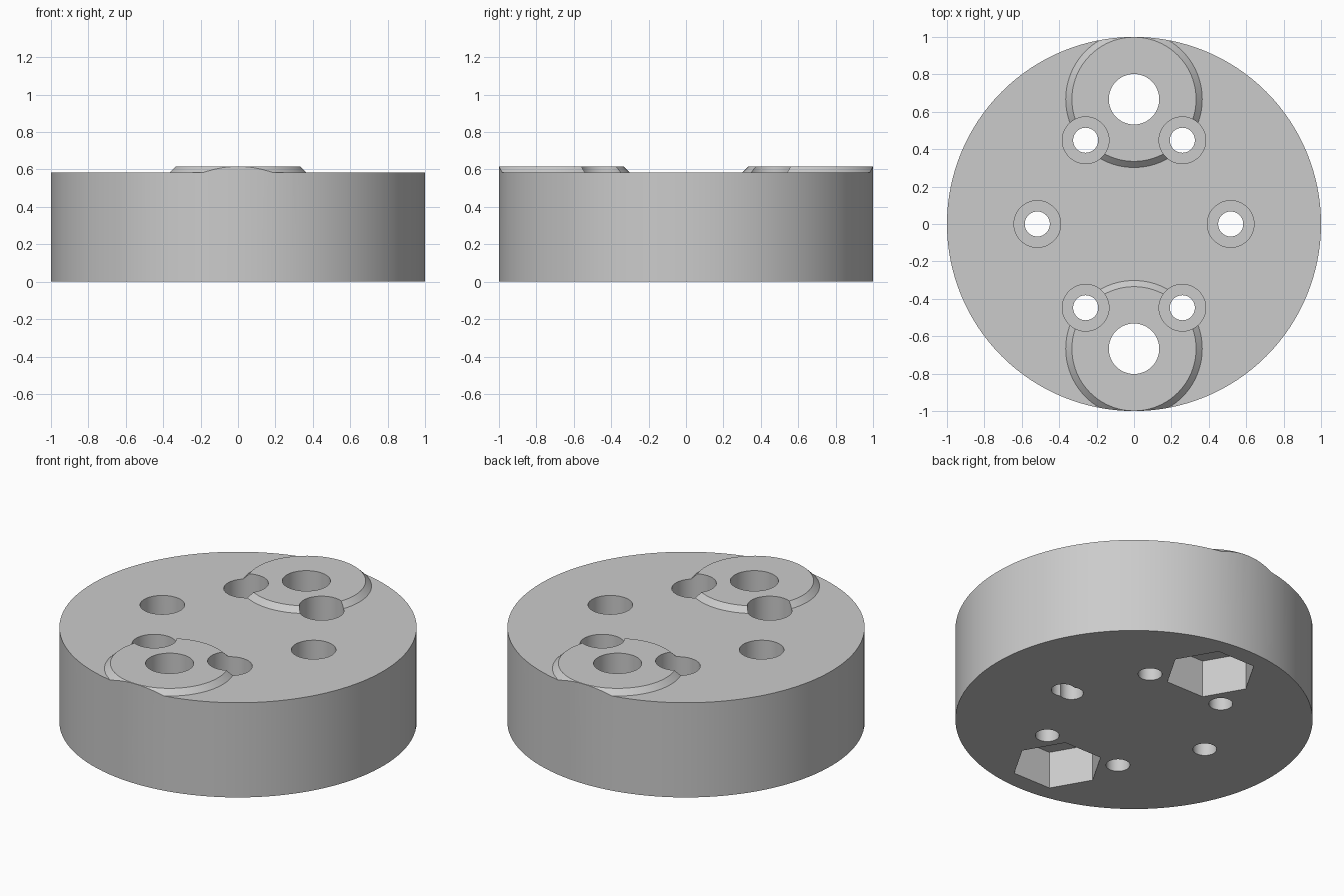
import bpy, bmesh, math

cube = bpy.data.objects.get("Cube")
if cube:
    bpy.data.objects.remove(cube, do_unlink=True)

R = 1.0            # disc radius
TOP = 0.585        # top face of the disc
BOSS_TOP = 0.617   # top face of the raised bosses
BOLT_Y = 0.667     # offset of bosses and large bolts
SCREW_R = 0.517    # pitch radius of the six screws

grey = bpy.data.materials.new("neutral grey")
grey.use_nodes = True
grey.diffuse_color = (0.6, 0.6, 0.6, 1)
grey.node_tree.nodes["Principled BSDF"].inputs["Base Color"].default_value = (0.6, 0.6, 0.6, 1)


def lathe(name, profile, x=0, y=0, sides=48):
    """Closed solid of revolution from (radius, height) pairs, bottom to top."""
    bm = bmesh.new()
    rings = []
    for r, z in profile:
        angles = [2 * math.pi * i / sides for i in range(sides)]
        rings.append([bm.verts.new((x + r * math.cos(a), y + r * math.sin(a), z)) for a in angles])
    for low, high in zip(rings, rings[1:]):
        for i in range(sides):
            j = (i + 1) % sides
            bm.faces.new((low[i], low[j], high[j], high[i]))
    bm.faces.new(rings[0][::-1])
    bm.faces.new(rings[-1])
    mesh = bpy.data.meshes.new(name)
    bm.to_mesh(mesh)
    bm.free()
    mesh.materials.append(grey)
    obj = bpy.data.objects.new(name, mesh)
    bpy.context.collection.objects.link(obj)
    return obj


def combine(target, tool, operation):
    """Apply a boolean and remove the tool."""
    tool.hide_render = True
    mod = target.modifiers.new(operation, "BOOLEAN")
    mod.operation = operation
    mod.solver = "EXACT"
    mod.object = tool
    bpy.context.view_layer.objects.active = target
    bpy.ops.object.modifier_apply(modifier=mod.name)
    bpy.data.objects.remove(tool, do_unlink=True)


# Oversized slab with two chamfered bosses, trimmed to the round outline
body = lathe("round_mount", [(1.2, 0), (1.2, TOP)])
for side in (-1, 1):
    boss = lathe("boss", [(0.365, 0.4), (0.365, TOP), (0.332, BOSS_TOP)], y=side * BOLT_Y, sides=96)
    combine(body, boss, "UNION")
combine(body, lathe("outline", [(R, -0.2), (R, 1)], sides=128), "INTERSECT")

# Large bolt holes with hexagonal nut pockets underneath
for side in (-1, 1):
    combine(body, lathe("bolt_hole", [(0.135, -0.1), (0.135, 1)], y=side * BOLT_Y), "DIFFERENCE")
    combine(body, lathe("nut_pocket", [(0.257, -0.1), (0.257, 0.23)], y=side * BOLT_Y, sides=6), "DIFFERENCE")

# Six counterbored screw holes
for i in range(6):
    a = math.radians(60 * i)
    screw = lathe("screw_hole", [(0.067, -0.1), (0.067, 0.3), (0.125, 0.3), (0.125, 1)],
                  SCREW_R * math.cos(a), SCREW_R * math.sin(a))
    combine(body, screw, "DIFFERENCE")

# Blind locating hole in the underside, beside one screw hole
combine(body, lathe("locating_hole", [(0.067, -0.1), (0.067, 0.2)], x=0.458), "DIFFERENCE")

# One material, smooth walls with sharp edges
body.data.materials.clear()
body.data.materials.append(grey)
for face in body.data.polygons:
    face.material_index = 0
bpy.ops.object.select_all(action="DESELECT")
body.select_set(True)
bpy.context.view_layer.objects.active = body
bpy.ops.object.shade_smooth_by_angle(angle=math.radians(30))
